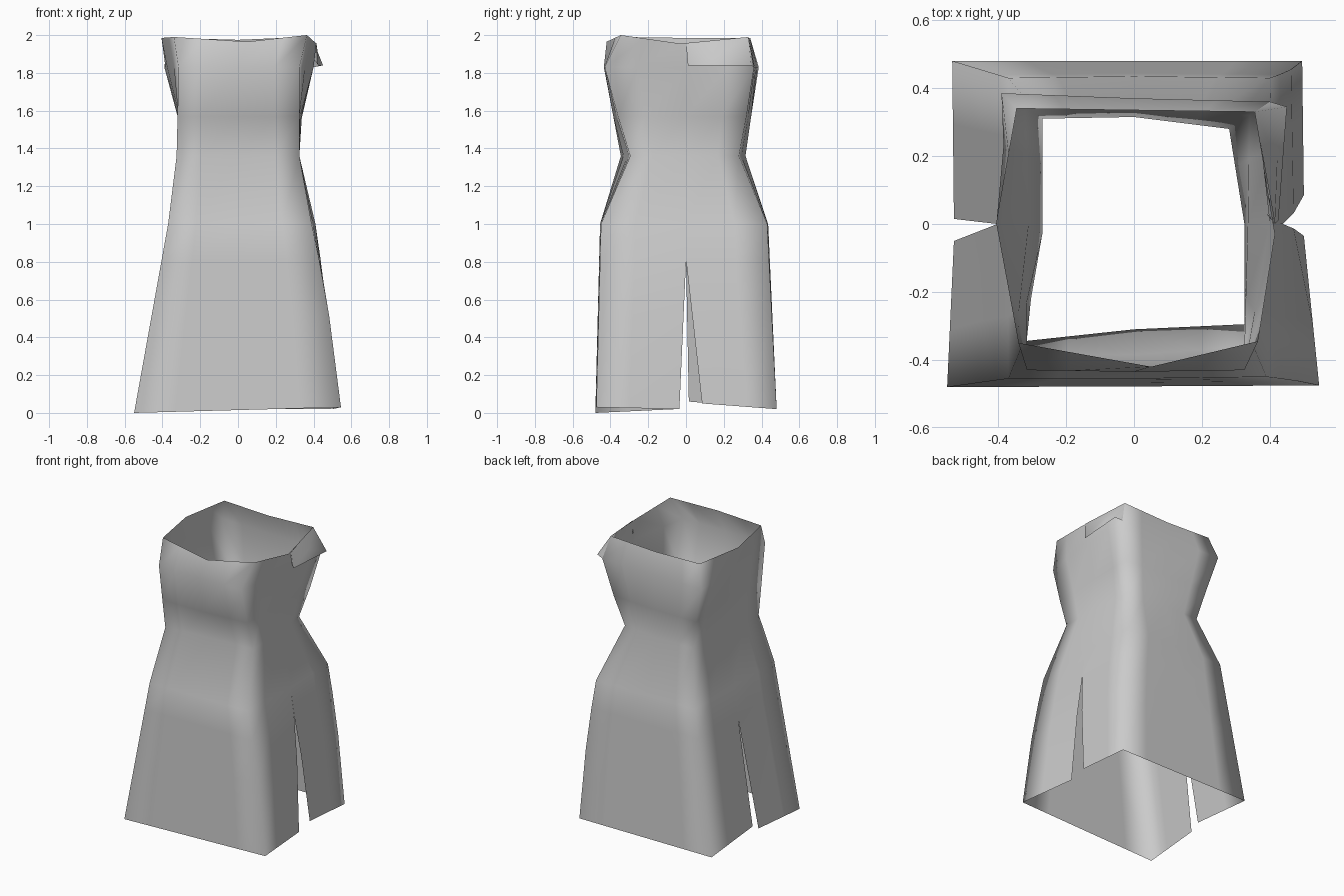
import bpy, bmesh
from mathutils import Vector

cube = bpy.data.objects.get("Cube")
if cube:
    bpy.data.objects.remove(cube, do_unlink=True)

# One plain cloth colour
cloth = bpy.data.materials.new("light_grey_cloth")
cloth.use_nodes = True
colour = (0.6, 0.6, 0.6, 1.0)
cloth.diffuse_color = colour
shader = next(n for n in cloth.node_tree.nodes if n.type == "BSDF_PRINCIPLED")
shader.inputs["Base Color"].default_value = colour
shader.inputs["Roughness"].default_value = 0.8


def finish(bm, name):
    """Turn a bmesh into a smooth shaded cloth object."""
    bmesh.ops.remove_doubles(bm, verts=bm.verts[:], dist=0.0005)
    for face in bm.faces:
        face.smooth = True
    mesh = bpy.data.meshes.new(name)
    bm.to_mesh(mesh)
    bm.free()
    mesh.materials.append(cloth)
    obj = bpy.data.objects.new(name, mesh)
    bpy.context.collection.objects.link(obj)
    return obj


def split_sides(ring):
    """Double the two side points, so that each ring has a seam per side."""
    return ring[:4] + ring[3:] + ring[7:]


def level(z, points):
    return split_sides([Vector((x, y, z)) for x, y in points])


# Ring order: front right corner (-x), front, front left (+x), left side,
# back left, back, back right, right side
hip = level(1.0, [(-.37, -.455), (0, -.455), (.39, -.45), (.41, 0),
                  (.4, .43), (0, .435), (-.37, .43), (-.37, 0)])
waist = level(1.36, [(-.325, -.345), (0, -.31), (.325, -.295), (.325, 0),
                     (.28, .28), (0, .315), (-.27, .31), (-.27, -.03)])
ribs = level(1.57, [(-.32, -.385), (0, -.385), (.325, -.36), (.335, 0),
                    (.34, .32), (0, .345), (-.32, .345), (-.31, 0)])
chest = level(1.83, [(-.315, -.43), (0, -.435), (.325, -.43), (.4, 0),
                     (.4, .36), (0, .37), (-.39, .385), (-.375, 0)])
neckline = split_sides([Vector(p) for p in (
    (-.34, -.35, 1.99), (.05, -.42, 1.965), (.365, -.345, 2), (.415, -.03, 1.955),
    (.355, .33, 1.99), (0, .335, 1.975), (-.345, .34, 1.985), (-.405, 0, 1.985))])

# The hem has separate front and back points at each slit
hem = [Vector(p) for p in (
    (-.55, -.48, 0), (0, -.478, .015), (.545, -.475, .03), (.5, -.035, .02),
    (.5, .085, .05), (.495, .48, .02), (0, .48, .02), (-.535, .48, .02),
    (-.53, .015, .06), (-.53, -.05, .02))]


def skirt_ring(t):
    """Blend hip to hem; the side slits open below their tips."""
    ring = []
    opening = max(0, (t - .2) / .8)
    for i, (a, b) in enumerate(zip(hip, hem)):
        p = a.lerp(b, t)
        if i in (3, 4, 8, 9):
            p.y = b.y * opening
        if p.x > .1:
            p.x += .06 * t * (1 - t)
        ring.append(p)
    return ring


def add_loops(ring):
    """Add a point in each span, close to the corner, to keep corners tight."""
    out = []
    for i, p in enumerate(ring):
        out.append(p)
        if i not in (3, 8):
            nearer = .6 if i in (1, 4, 6, 9) else .4
            out.append(p.lerp(ring[(i + 1) % len(ring)], nearer))
    return out


# Dress body: an open single sheet tube
rings = [skirt_ring(t) for t in (1, .5, .2)] + [hip, waist, ribs, chest, neckline]
bm = bmesh.new()
grid = [[bm.verts.new(p) for p in add_loops(ring)] for ring in rings]
count = len(grid[0])
for low, high in zip(grid, grid[1:]):
    for i in range(count):
        j = (i + 1) % count
        # skip the seam spans, which are the slits
        if (high[i].co - high[j].co).length + (low[i].co - low[j].co).length < .001:
            continue
        if i in (6, 15):
            continue
        bm.faces.new((low[i], low[j], high[j], high[i]))
finish(bm, "dress_body")

# Neckline cloth folded outward on the left side
bm = bmesh.new()
top_front, top_back, low_front, low_back, tuck, body_back = [
    bm.verts.new(p) for p in (
        (.415, 0, 1.957), (.355, .33, 1.99), (.425, .01, 1.84),
        (.45, .345, 1.84), (.39, .03, 1.89), (.4, .36, 1.83))]
mid = bm.verts.new((.422, .19, 1.91))
for tri in ((top_front, low_front, mid), (low_front, low_back, mid),
            (low_back, top_back, mid), (top_back, top_front, mid),
            (top_front, tuck, low_front), (low_back, body_back, top_back)):
    bm.faces.new(tri)
finish(bm, "folded_neckline_flap")
